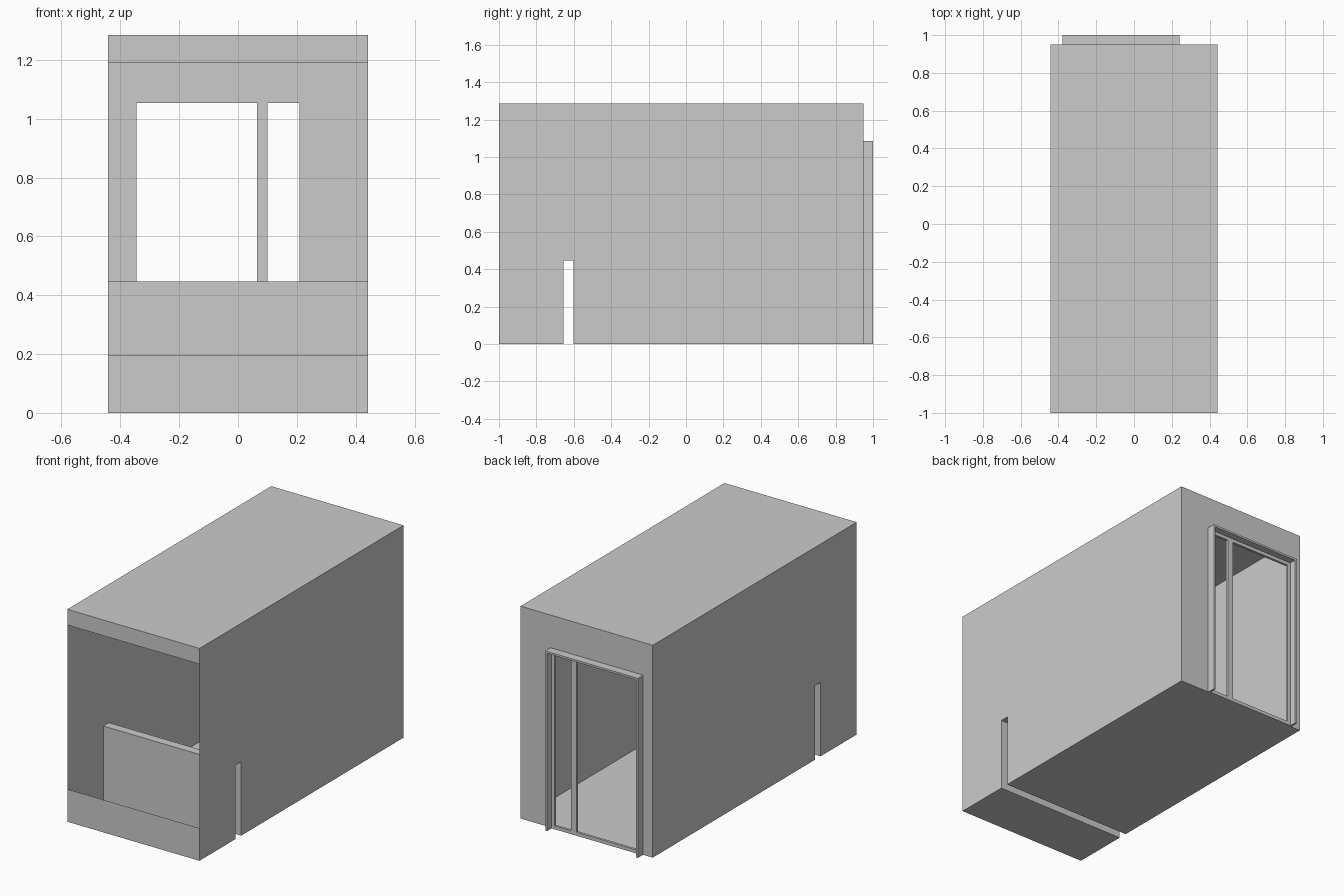
import bpy, bmesh

if "Cube" in bpy.data.objects:
    bpy.data.objects.remove(bpy.data.objects["Cube"])

X = 0.4425            # half width
Y0, Y1 = -1.0, 0.95   # front and back wall
H = 1.285             # height
L, R, T = -0.366, 0.23, 1.075   # doorway left, right, top


def make_object(name, bm):
    bmesh.ops.remove_doubles(bm, verts=bm.verts, dist=1e-5)
    bmesh.ops.recalc_face_normals(bm, faces=bm.faces)
    mesh = bpy.data.meshes.new(name)
    bm.to_mesh(mesh)
    bm.free()
    ob = bpy.data.objects.new(name, mesh)
    bpy.context.collection.objects.link(ob)
    return ob


def face(bm, pts):
    return bm.faces.new([bm.verts.new(p) for p in pts])


def prism(name, outline, y0, y1):
    """Extrude an x-z outline along y."""
    bm = bmesh.new()
    f = face(bm, [(x, y0, z) for x, z in outline])
    ext = bmesh.ops.extrude_face_region(bm, geom=[f], use_keep_orig=True)
    verts = [g for g in ext["geom"] if isinstance(g, bmesh.types.BMVert)]
    bmesh.ops.translate(bm, verts=verts, vec=(0, y1 - y0, 0))
    return make_object(name, bm)


def bar(name, x0, x1, z0, z1, y0, y1):
    return prism(name, [(x0, z0), (x1, z0), (x1, z1), (x0, z1)], y0, y1)


# Thin-walled shell: the side profile has a slot that forms the low partition
profile = [(Y0, 0), (-0.655, 0), (-0.655, 0.447), (-0.602, 0.447),
           (-0.602, 0), (Y1, 0), (Y1, H), (Y0, H)]
bm = bmesh.new()
for side in (-X, X):
    face(bm, [(side, y, z) for y, z in profile])
for i, (a, b) in enumerate(zip(profile, profile[1:] + profile[:1])):
    if i in (5, 7):        # back and front are built separately
        continue
    face(bm, [(-X, *a), (X, *a), (X, *b), (-X, *b)])

# Open front with a lower and an upper band
for z0, z1 in ((0, 0.197), (1.19, H)):
    face(bm, [(-X, Y0, z0), (X, Y0, z0), (X, Y0, z1), (-X, Y0, z1)])

# Back wall around the doorway
back = [(-X, 0), (L, 0), (L, T), (R, T), (R, 0), (X, 0), (X, H), (-X, H)]
face(bm, [(x, Y1, z) for x, z in back])
make_object("room_shell", bm)

# Projecting door surround
t = 0.012
prism("door_surround",
      [(L - t, 0), (L, 0), (L, T), (R, T), (R, 0), (R + t, 0),
       (R + t, T + t), (L - t, T + t)], Y1 - 0.004, 1.0)

# Slim glazing frame with a mullion
w, fy0, fy1 = 0.021, 0.942, 0.957
for name, x0, x1 in (("frame_left_stile", L, L + w),
                     ("frame_right_stile", R - w, R),
                     ("frame_mullion", 0.064, 0.101)):
    bar(name, x0, x1, 0, T, fy0, fy1)
for name, z0, z1 in (("bottom_rail", 0, w), ("top_rail", T - w, T)):
    for part, x0, x1 in (("wide", L + w, 0.064), ("narrow", 0.101, R - w)):
        bar(f"{part}_pane_{name}", x0, x1, z0, z1, fy0, fy1)
